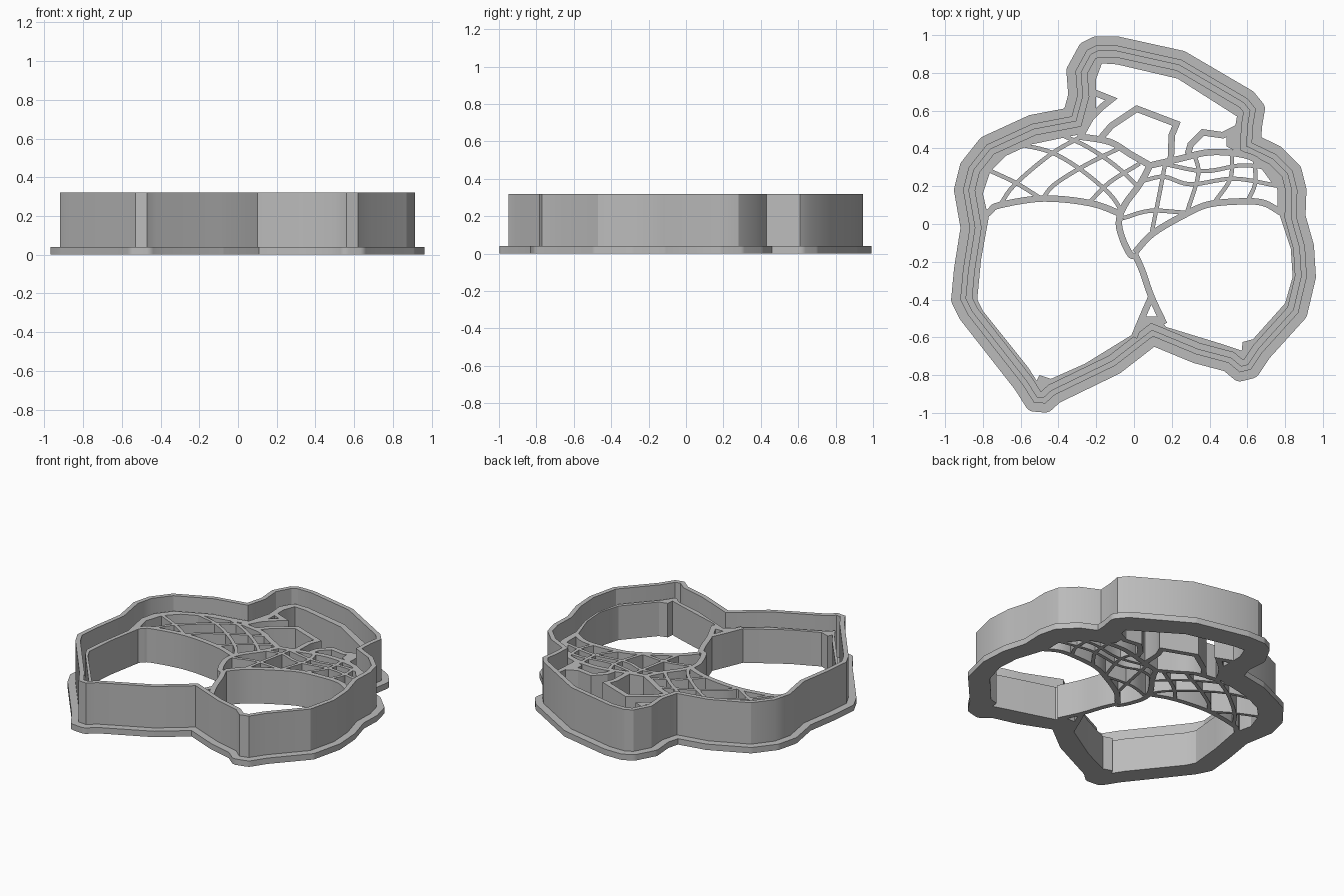
import bpy
import bmesh
import math
from mathutils import Vector

BASE_TOP, CUTTER_TOP, STAMP_TOP = .04, .32, .23

default_cube = bpy.data.objects.get("Cube")
if default_cube:
    bpy.data.objects.remove(default_cube, do_unlink=True)

grey = bpy.data.materials.new("plain_grey")
grey.use_nodes = True
grey.diffuse_color = (.5, .5, .5, 1)
grey.node_tree.nodes["Principled BSDF"].inputs["Base Color"].default_value = grey.diffuse_color


def offset(points, distance, closed=True, rounded=False):
    """Shift a path to its left, with mitred or rounded corners."""
    pts = [Vector(p) for p in points]
    count = len(pts)
    result = []
    for i, p in enumerate(pts):
        before = p - pts[i - 1] if closed or i > 0 else pts[i + 1] - p
        after = pts[(i + 1) % count] - p if closed or i < count - 1 else before
        a, b = before.normalized(), after.normalized()
        na, nb = Vector((-a.y, a.x)), Vector((-b.y, b.x))
        turn = a.x * b.y - a.y * b.x
        if rounded and turn < 0:
            steps = max(1, math.ceil(na.angle(nb) / math.radians(12)))
            for k in range(steps + 1):
                result.append(p + na.lerp(nb, k / steps).normalized() * distance)
        else:
            mitre = (na + nb).normalized()
            result.append(p + mitre * distance / max(mitre.dot(na), .4))
    return result


def smooth_path(points, steps=5):
    """Pass a Catmull-Rom curve through a few points."""
    pts = [Vector(p) for p in points]
    padded = [pts[0] * 2 - pts[1]] + pts + [pts[-1] * 2 - pts[-2]]
    path = []
    for a, b, c, d in zip(padded, padded[1:], padded[2:], padded[3:]):
        for k in range(steps):
            t = k / steps
            path.append((b * 2 + (c - a) * t + (a * 2 - b * 5 + c * 4 - d) * t ** 2
                         + (b * 3 - a - c * 3 + d) * t ** 3) / 2)
    return path + [pts[-1]]


def slab(name, loops, bottom, top):
    """Fill closed loops (the second is a hole) and extrude them upright."""
    curve = bpy.data.curves.new(name + "_profile", "CURVE")
    curve.dimensions = "2D"
    curve.fill_mode = "BOTH"
    curve.extrude = (top - bottom) / 2
    for loop in loops:
        spline = curve.splines.new("POLY")
        spline.points.add(len(loop) - 1)
        for point, co in zip(spline.points, loop):
            point.co = (co[0], co[1], 0, 1)
        spline.use_cyclic_u = True
    helper = bpy.data.objects.new(name + "_profile", curve)
    bpy.context.collection.objects.link(helper)
    graph = bpy.context.evaluated_depsgraph_get()
    graph.update()
    mesh = bpy.data.meshes.new_from_object(helper.evaluated_get(graph))
    bpy.data.objects.remove(helper, do_unlink=True)
    bpy.data.curves.remove(curve)
    bm = bmesh.new()
    bm.from_mesh(mesh)
    bmesh.ops.translate(bm, verts=bm.verts, vec=(0, 0, (top + bottom) / 2))
    bmesh.ops.remove_doubles(bm, verts=bm.verts, dist=.0001)
    bmesh.ops.recalc_face_normals(bm, faces=bm.faces)
    bm.to_mesh(mesh)
    bm.free()
    mesh.name = name
    mesh.materials.clear()
    mesh.materials.append(grey)
    obj = bpy.data.objects.new(name, mesh)
    bpy.context.collection.objects.link(obj)
    return obj


def rib(name, points, width=.034, curved=True):
    path = smooth_path(points) if curved else points
    left = offset(path, width / 2, closed=False)
    right = offset(path, -width / 2, closed=False)
    return slab(name, [left + right[::-1]], 0, STAMP_TOP)


# Outer face of the cutting wall: stem, right acorn, left acorn
outline = [
    (-.2, .945), (-.09, .945), (.25, .87), (.6, .665), (.645, .61), (.63, .52),
    (.625, .43), (.75, .37), (.84, .28), (.865, .18), (.86, .04), (.905, -.12),
    (.915, -.28), (.87, -.47), (.68, -.68), (.62, -.77), (.56, -.785), (.5, -.735),
    (.33, -.69), (.1, -.595), (-.1, -.75), (-.42, -.905), (-.47, -.95), (-.53, -.945),
    (-.59, -.85), (-.88, -.48), (-.92, -.4), (-.905, -.24), (-.87, -.02), (-.905, .18),
    (-.875, .3), (-.78, .42), (-.54, .53), (-.33, .57), (-.3, .68), (-.31, .81), (-.25, .92),
]
# Edge of the opening
opening = [
    (-.17, .85), (-.09, .845), (.23, .77), (.545, .57), (.535, .51), (.49, .46),
    (.49, .41), (.62, .345), (.72, .27), (.76, .18), (.76, .08), (.78, .02),
    (.83, -.13), (.84, -.28), (.8, -.42), (.63, -.61), (.575, -.625), (.57, -.67),
    (.48, -.64), (.17, -.545), (.13, -.49), (.05, -.49), (0, -.58), (-.26, -.74),
    (-.44, -.82), (-.5, -.8), (-.515, -.83), (-.56, -.76), (-.8, -.46), (-.83, -.4),
    (-.81, -.19), (-.77, .03), (-.8, .16), (-.76, .28), (-.68, .36), (-.55, .42),
    (-.285, .475), (-.22, .56), (-.2, .62), (-.2, .69), (-.2, .77),
]

parts = [
    slab("base_flange", [offset(outline, .048, rounded=True), opening], 0, BASE_TOP),
    slab("cutting_wall", [outline, offset(outline, -.03)], BASE_TOP, CUTTER_TOP),
    slab("stamp_wall", [offset(outline, -.06), opening], BASE_TOP, STAMP_TOP),
]

# Curved ribs outlining the caps
cap_ribs = {
    "left_cap_top": [(-.3, .465), (-.13, .435), (-.02, .37), (.085, .31)],
    "left_cap_bottom": [(-.81, .02), (-.76, .07), (-.71, .1), (-.48, .135), (-.23, .11), (-.06, .05)],
    "cap_divider": [(.085, .31), (.03, .21), (-.05, .1), (-.08, .01), (-.06, -.08), (-.02, -.16), (.01, -.17)],
    "right_cap_top": [(.085, .31), (.24, .345), (.4, .38), (.56, .37), (.66, .33), (.75, .22)],
    "right_cap_bottom": [(.005, -.15), (.1, -.05), (.27, .05), (.4, .105), (.585, .12), (.69, .11), (.78, .06)],
    "right_nut_side": [(.005, -.16), (.045, -.25), (.09, -.38), (.16, -.53)],
    "left_nut_side": [(.09, -.39), (.05, -.48), (0, -.6)],
}
# Straight-edged ribs of the stem
stem_ribs = {
    "stem_barb": [(-.22, .7), (-.12, .66), (-.17, .62), (-.23, .56), (-.28, .47)],
    "stem_fold": [(-.18, .45), (-.12, .52), (.015, .61), (.225, .53), (.2, .47), (.195, .34)],
    "stem_hook": [(.285, .37), (.3, .42), (.365, .485), (.47, .47), (.55, .51)],
}
# Thin crossing ribs on the caps
left_scales = [
    [(-.6, .42), (-.44, .38), (-.285, .29), (-.13, .16), (-.06, .06)],
    [(-.78, .29), (-.63, .22), (-.5, .14)],
    [(-.285, .46), (-.44, .37), (-.63, .21), (-.71, .1)],
    [(-.06, .41), (-.26, .31), (-.42, .21), (-.48, .14)],
    [(.03, .32), (-.13, .22), (-.24, .11)],
    [(-.38, .47), (-.25, .41), (-.1, .31), (.02, .2)],
]
right_scales = [
    [(.05, .23), (.16, .25), (.3, .21), (.53, .24), (.77, .2)],
    [(-.06, .03), (.085, .07), (.27, .06)],
    [(.165, .32), (.135, .16), (.095, -.04)],
    [(.32, .37), (.34, .26), (.28, .06)],
    [(.52, .37), (.51, .24), (.43, .12)],
    [(.64, .33), (.64, .21), (.6, .12)],
    [(.15, .32), (.37, .28), (.56, .31), (.7, .3)],
]
for name, path in cap_ribs.items():
    parts.append(rib(name, path))
for name, path in stem_ribs.items():
    parts.append(rib(name, path, curved=False))
for side, paths in (("left", left_scales), ("right", right_scales)):
    for number, path in enumerate(paths):
        parts.append(rib(f"{side}_cap_scale_{number}", path, width=.022))

# Smooth the curved walls, keeping rims and corners sharp
bpy.ops.object.select_all(action="DESELECT")
for part in parts:
    part.select_set(True)
bpy.context.view_layer.objects.active = parts[0]
bpy.ops.object.shade_smooth_by_angle(angle=math.radians(25))
